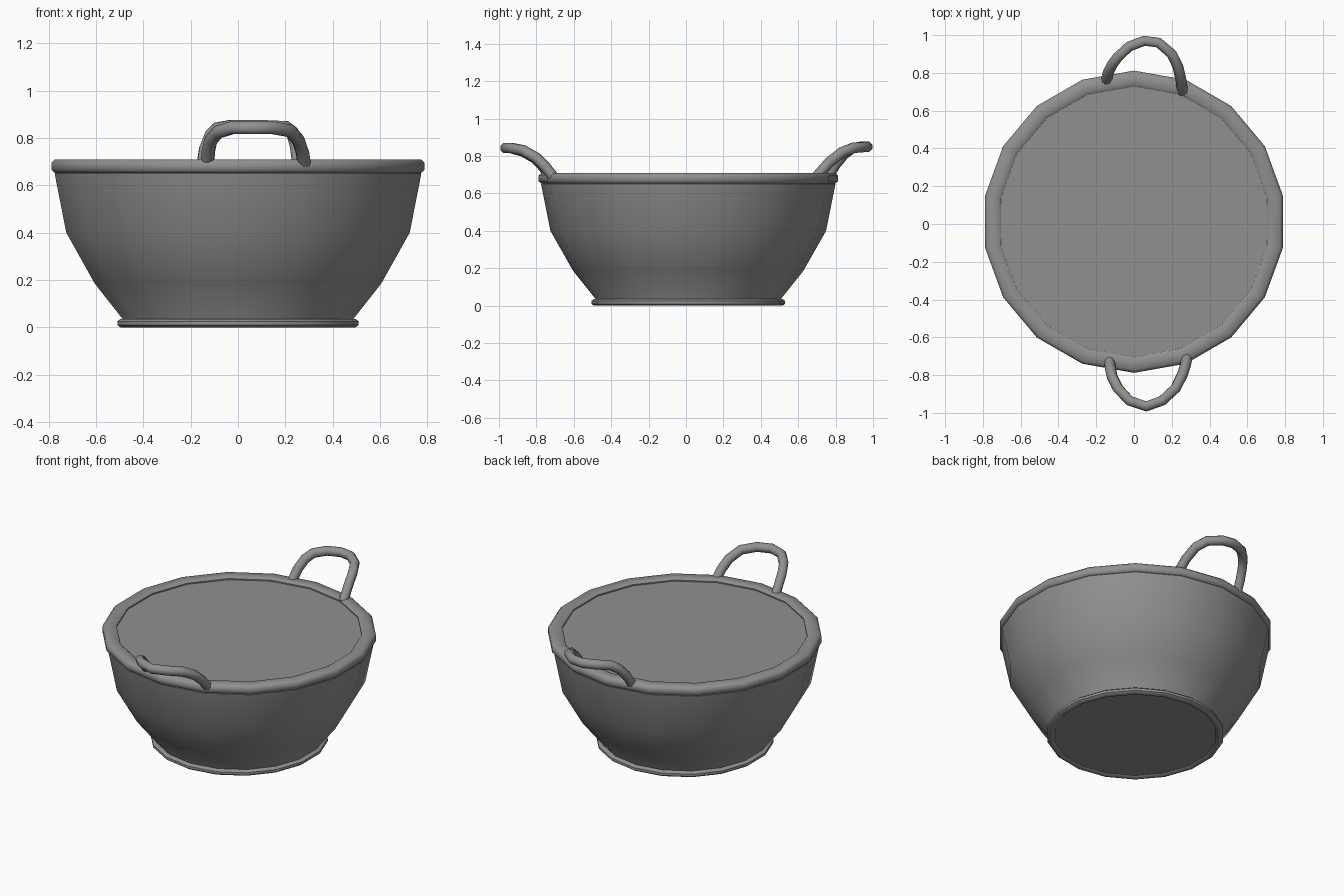
import bpy, math

if "Cube" in bpy.data.objects:
    bpy.data.objects.remove(bpy.data.objects["Cube"])

grey = bpy.data.materials.new("matte_grey")
grey.diffuse_color = (0.28, 0.28, 0.28, 1)
grey.use_nodes = True
grey.node_tree.nodes["Principled BSDF"].inputs["Base Color"].default_value = grey.diffuse_color

SIDES = 18
CY = 0.012  # bowl centre in y


def finish(ob, angle=40):
    ob.data.materials.clear()
    ob.data.materials.append(grey)
    bpy.ops.object.select_all(action='DESELECT')
    ob.select_set(True)
    bpy.context.view_layer.objects.active = ob
    bpy.ops.object.shade_smooth_by_angle(angle=math.radians(angle))


def lathe(name, profile, closed, angle=40):
    """Spin (radius, z) points; closed = ring section, otherwise cap both ends."""
    n = len(profile)
    verts, faces = [], []
    for i in range(SIDES):
        a = math.pi / 2 + 2 * math.pi * i / SIDES
        verts += [(r * math.cos(a), CY + r * math.sin(a), z) for r, z in profile]
    for i in range(SIDES):
        j = (i + 1) % SIDES
        for k in range(n if closed else n - 1):
            m = (k + 1) % n
            faces.append((i * n + k, j * n + k, j * n + m, i * n + m))
    if not closed:
        faces.append([i * n for i in reversed(range(SIDES))])
        faces.append([i * n + n - 1 for i in range(SIDES)])
    me = bpy.data.meshes.new(name)
    me.from_pydata(verts, [], faces)
    ob = bpy.data.objects.new(name, me)
    bpy.context.collection.objects.link(ob)
    finish(ob, angle)


def handle(name, pts, radius=0.029):
    """Round tube along a bent path."""
    cu = bpy.data.curves.new(name, 'CURVE')
    cu.dimensions = '3D'
    cu.bevel_depth = radius
    cu.bevel_resolution = 2
    cu.use_fill_caps = True
    sp = cu.splines.new('POLY')
    sp.points.add(len(pts) - 1)
    for p, c in zip(sp.points, pts):
        p.co = (*c, 1)
    ob = bpy.data.objects.new(name, cu)
    bpy.context.collection.objects.link(ob)
    bpy.ops.object.select_all(action='DESELECT')
    ob.select_set(True)
    bpy.context.view_layer.objects.active = ob
    bpy.ops.object.convert(target='MESH')
    finish(bpy.context.view_layer.objects.active, 60)


# filled bowl body, closed at the top just under the rim
lathe("bowl_body", [(0.49, 0.008), (0.495, 0.035), (0.615, 0.185),
                    (0.737, 0.40), (0.787, 0.65), (0.75, 0.692)], False)

# rolled rim
lathe("rim", [(0.785, 0.652), (0.80, 0.665), (0.80, 0.695), (0.785, 0.71),
              (0.73, 0.71), (0.716, 0.70), (0.716, 0.665), (0.73, 0.652)], True, 50)

# foot ring
lathe("foot_ring", [(0.505, 0.0), (0.518, 0.01), (0.518, 0.025), (0.505, 0.035),
                    (0.485, 0.035), (0.475, 0.02), (0.475, 0.008), (0.485, 0.0)], True, 50)

# two slightly uneven carrying handles
handle("front_handle", [(-0.13, -0.725, 0.69), (-0.125, -0.765, 0.745), (-0.115, -0.81, 0.79),
                        (-0.085, -0.87, 0.825), (-0.025, -0.935, 0.843), (0.065, -0.966, 0.843),
                        (0.15, -0.935, 0.843), (0.22, -0.87, 0.83), (0.255, -0.80, 0.79),
                        (0.272, -0.75, 0.74), (0.28, -0.71, 0.69)])
handle("back_handle", [(-0.147, 0.76, 0.69), (-0.137, 0.80, 0.755), (-0.115, 0.845, 0.81),
                       (-0.085, 0.885, 0.84), (-0.025, 0.94, 0.85), (0.055, 0.97, 0.85),
                       (0.13, 0.96, 0.848), (0.2, 0.90, 0.845), (0.232, 0.835, 0.82),
                       (0.248, 0.765, 0.765), (0.258, 0.70, 0.69)])
